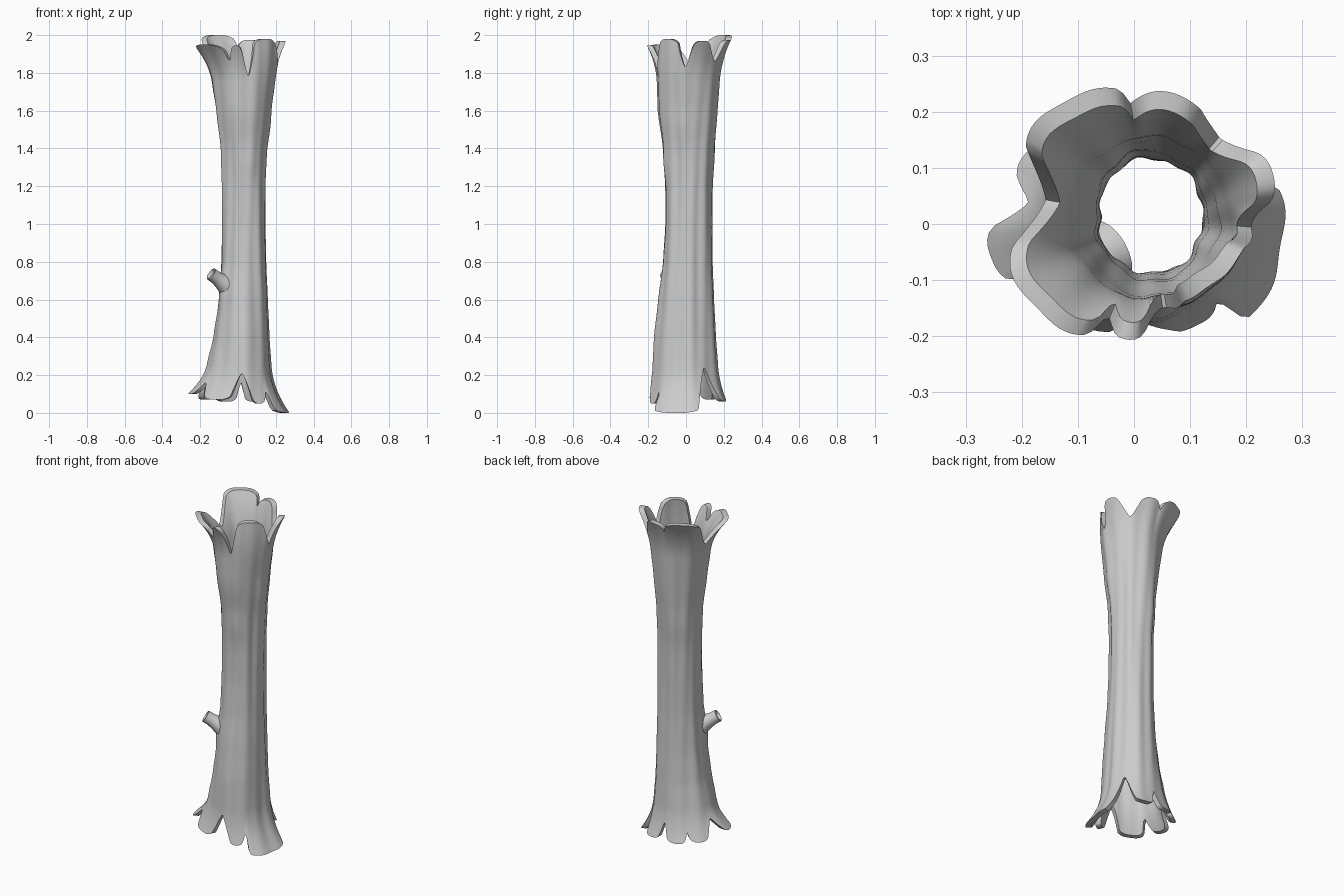
import bpy, bmesh, math
from mathutils import Vector

if "Cube" in bpy.data.objects:
    bpy.data.objects.remove(bpy.data.objects["Cube"])

AX, AY = 0.03, 0.01          # trunk axis
COLS, BODY, END = 144, 30, 9
Z0, Z1 = 0.25, 1.75          # where the split ends begin

# height, then radius toward right, back, left, front
PROFILE = [
    (0.25, .142, .158, .195, .182), (0.4, .132, .147, .160, .176), (0.6, .125, .138, .132, .156),
    (0.8, .118, .131, .118, .132), (1.0, .115, .130, .115, .120), (1.2, .115, .130, .115, .120),
    (1.4, .121, .140, .120, .131), (1.6, .141, .155, .145, .158), (1.75, .162, .165, .168, .163)]

# lobes: start angle, end angle, tip height, outward curl, notch height after it
CROWN = [(8, 33, 1.97, .035, 1.86), (65, 98, 1.975, .035, 1.93), (103, 150, 2.0, .045, 1.83),
         (191, 242, 1.95, .075, 1.86), (251, 267, 1.945, .05, 1.78), (291, 343, 1.98, -.015, 1.83)]
ROOTS = [(58, 88, .06, .04, .16), (103, 132, .06, .035, .12), (138, 162, .07, .035, .18),
         (183, 204, .10, .12, .17), (213, 250, .07, .035, .21), (284, 304, .05, .025, .12),
         (313, 374, .0, .052, .24)]


def rim(lobes, deg, rounding):
    """Edge height and curl at an angle: rounded lobes with V notches between."""
    for i, (a, b, z, curl, notch) in enumerate(lobes):
        nxt = lobes[(i + 1) % len(lobes)]
        sign = 1 if notch < z else -1
        d = (deg - a) % 360
        if d <= b - a:
            return z - sign * rounding * abs(2 * d / (b - a) - 1) ** 3, curl
        gap = (nxt[0] - b) % 360
        g = (deg - b) % 360
        if g < gap:
            v = g / gap
            side = (z if v < .5 else nxt[2]) - sign * rounding
            k = abs(2 * v - 1) ** 1.3
            return notch + (side - notch) * k, curl + (nxt[3] - curl) * v


def body_radius(th, z):
    """Blend the four directional profiles, extrapolating past the ends."""
    i = 0
    while i < len(PROFILE) - 2 and z > PROFILE[i + 1][0]:
        i += 1
    p, q = PROFILE[i], PROFILE[i + 1]
    t = (z - p[0]) / (q[0] - p[0])
    if 0 <= t <= 1:
        t = t * .6 + .4 * t * t * (3 - 2 * t)
    r = [p[k] + (q[k] - p[k]) * t for k in range(1, 5)]
    quad = (th / (math.pi / 2)) % 4
    k = int(quad)
    f = (1 - math.cos((quad - k) * math.pi)) / 2
    return r[k] * (1 - f) + r[(k + 1) % 4] * f


# old knots: angle, height, size, bulge
KNOTS = [(285, 1.33, .07, .006), (345, 1.5, .09, .006), (125, 1.35, .1, .005), (215, .66, .08, .012)]


def surface(th, z, curl_top, curl_bottom):
    r = body_radius(th, z)
    r += .0025 * math.sin(7 * th + 1.5 * z) + .002 * math.sin(12 * th - 2.2 * z + 1) \
        + .0015 * math.sin(4 * th + 5 * z)
    for a, kz, s, h in KNOTS:
        d = math.remainder(th - math.radians(a), math.tau) * .13
        r += h * math.exp(-(d * d * 2.5 + (z - kz) ** 2) / (s * s))
    if z > Z1:
        r += curl_top * ((z - Z1) / .2) ** 2
    if z < Z0:
        r += curl_bottom * ((Z0 - z) / .2) ** 2
    return Vector((AX + r * math.cos(th), AY + r * math.sin(th), z))


def finish(bm, name, angle):
    bmesh.ops.recalc_face_normals(bm, faces=bm.faces)
    me = bpy.data.meshes.new(name)
    bm.to_mesh(me)
    bm.free()
    ob = bpy.data.objects.new(name, me)
    bpy.context.collection.objects.link(ob)
    bpy.ops.object.select_all(action='DESELECT')
    bpy.context.view_layer.objects.active = ob
    ob.select_set(True)
    for m in list(ob.modifiers):
        bpy.ops.object.modifier_apply(modifier=m.name)
    bpy.ops.object.shade_smooth_by_angle(angle=math.radians(angle))
    return ob


def skin(bm, rings):
    for a, b in zip(rings, rings[1:]):
        n = len(a)
        for i in range(n):
            bm.faces.new((a[i], a[(i + 1) % n], b[(i + 1) % n], b[i]))


# hollow trunk: outer skin up, inner skin down, closed into one shell
bm = bmesh.new()
columns = []
for c in range(COLS):
    deg = c * 360 / COLS
    th = math.radians(deg)
    top, ct = rim(CROWN, deg, .025)
    bot, cb = rim(ROOTS, deg, .015)
    zs = [bot + (Z0 - bot) * i / END for i in range(END)]
    zs += [Z0 + (Z1 - Z0) * i / BODY for i in range(BODY)]
    zs += [Z1 + (top - Z1) * i / END for i in range(END + 1)]
    columns.append([surface(th, z, ct, cb) for z in zs])
rows = len(columns[0])


def inner(p):
    out = Vector((p.x - AX, p.y - AY, 0))
    wall = .022 + .012 * max(0, abs(p.z - 1) - .75) / .25
    return p - out.normalized() * wall


rings = [[bm.verts.new(col[k]) for col in columns] for k in range(rows)]
rings += [[bm.verts.new(inner(col[k])) for col in columns] for k in reversed(range(rows))]
skin(bm, rings + [rings[0]])
finish(bm, "hollow_trunk", 40)

# broken branch stub: tapering tube with a dished end
bm = bmesh.new()
base, tip = Vector((-.045, -.05, .665)), Vector((-.142, -.105, .735))
rot = (tip - base).to_track_quat('Z', 'Y')
rings = []
for t, r in [(0, .062), (.25, .052), (.5, .041), (.75, .035), (1, .035), (1.02, .029), (.9, .02)]:
    ctr = base.lerp(tip, t)
    rings.append([bm.verts.new(ctr + rot @ Vector((r * math.cos(a), r * math.sin(a), 0)))
                  for a in (i * math.tau / 20 for i in range(20))])
skin(bm, rings)
bm.faces.new(rings[-1])
finish(bm, "branch_stub", 40)
